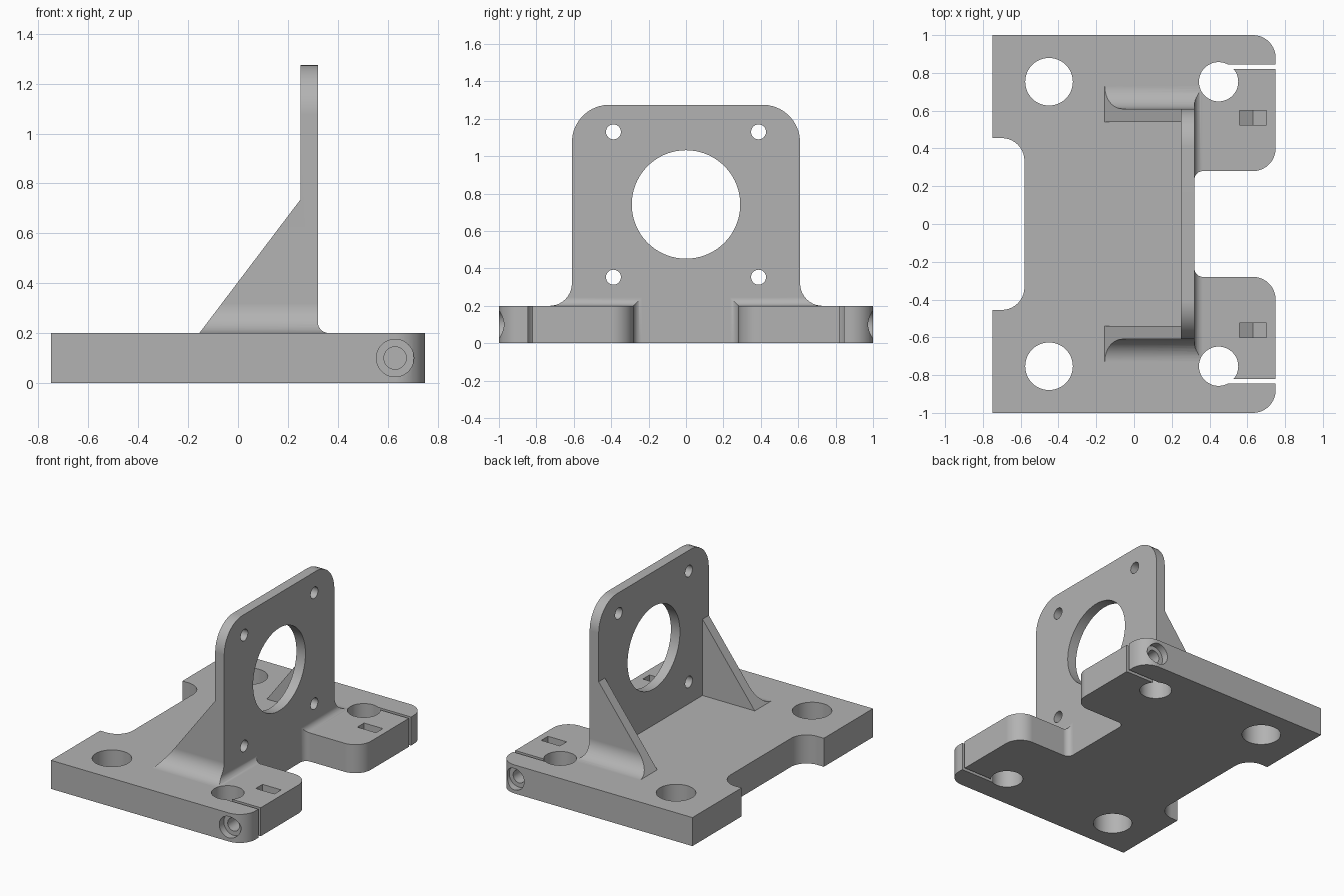
import bpy, bmesh, math
from mathutils import Vector

if "Cube" in bpy.data.objects:
    bpy.data.objects.remove(bpy.data.objects["Cube"])

grey = bpy.data.materials.new("light_grey")
grey.use_nodes = True
colour = (0.45, 0.45, 0.45, 1)
grey.diffuse_color = colour
grey.node_tree.nodes["Principled BSDF"].inputs["Base Color"].default_value = colour


def rounded(points, steps=10):
    """Outline from (a, b) corners; a third value rounds a right-angled corner."""
    out = []
    for i, p in enumerate(points):
        c = Vector(p[:2])
        if len(p) == 2:
            out.append(c)
            continue
        u = (Vector(points[i - 1][:2]) - c).normalized()
        v = (Vector(points[(i + 1) % len(points)][:2]) - c).normalized()
        for k in range(steps + 1):
            a = math.pi / 2 * k / steps
            out.append(c + p[2] * (u * (1 - math.sin(a)) + v * (1 - math.cos(a))))
    return out


def circle(a, b, r, n=48):
    return [(a + r * math.cos(math.tau * k / n), b + r * math.sin(math.tau * k / n))
            for k in range(n)]


def rect(a0, a1, b0, b1):
    return [(a0, b0), (a1, b0), (a1, b1), (a0, b1)]


def prism(name, axis, outline, lo, hi):
    """Extrude an outline along an axis between two levels."""
    place = {"x": lambda a, b, t: (t, a, b),
             "y": lambda a, b, t: (a, t, b),
             "z": lambda a, b, t: (a, b, t)}[axis]
    bm = bmesh.new()
    face = bm.faces.new([bm.verts.new(place(a, b, lo)) for a, b in outline])
    bmesh.ops.remove_doubles(bm, verts=bm.verts[:], dist=1e-4)
    ext = bmesh.ops.extrude_face_region(bm, geom=bm.faces[:])
    top = [g for g in ext["geom"] if isinstance(g, bmesh.types.BMVert)]
    bmesh.ops.translate(bm, verts=top, vec=place(0, 0, hi - lo))
    bmesh.ops.recalc_face_normals(bm, faces=bm.faces[:])
    mesh = bpy.data.meshes.new(name)
    bm.to_mesh(mesh)
    bm.free()
    mesh.materials.append(grey)
    obj = bpy.data.objects.new(name, mesh)
    bpy.context.collection.objects.link(obj)
    return obj


def combine(target, other, operation="DIFFERENCE"):
    """Apply one boolean and discard the helper solid."""
    mod = target.modifiers.new("boolean", "BOOLEAN")
    mod.operation, mod.solver, mod.object = operation, "EXACT", other
    bpy.context.view_layer.update()
    evaluated = target.evaluated_get(bpy.context.evaluated_depsgraph_get())
    mesh = bpy.data.meshes.new_from_object(evaluated)
    target.modifiers.clear()
    target.data = mesh
    bpy.data.objects.remove(other)


# Base with rounded outer corners and a rear notch
bracket = prism("motor_bracket", "z", rounded([
    (-.75, 1), (.75, 1, .12), (.75, -1, .12), (-.75, -1),
    (-.75, -.455), (-.58, -.455, .12), (-.58, .455, .12), (-.75, .455)]), 0, .2)

# Upright plate, side gussets and foot fillets: front shape crossed with side shape
upright = prism("upright", "x", rounded([
    (-.73, .1), (-.73, .2), (-.61, .2, .12), (-.61, 1.275, .2),
    (.61, 1.275, .2), (.61, .2, .12), (.73, .2), (.73, .1)]), -.3, .5)
side = prism("side_shape", "y", rounded([
    (-.155, .1), (-.155, .2), (.25, .735), (.25, 1.4), (.32, 1.4),
    (.32, .2, .045), (.365, .2), (.365, .1)]), -.9, .9)
combine(upright, side, "INTERSECT")
combine(upright, prism("gusset_gap", "x", rect(-.54, .54, .05, 1.5), -.4, .25))
combine(bracket, upright, "UNION")

# Motor opening and its four bolt holes
combine(bracket, prism("motor_opening", "x", circle(0, .742, .29, 72), .1, .45))
for y in (-.388, .388):
    for z in (.353, 1.13):
        combine(bracket, prism("bolt_hole", "x", circle(y, z, .04, 32), .1, .45))

# Notch in front of the upright, flaring round at its mouth
combine(bracket, prism("front_notch", "z", rounded([
    (.32, .28, .045), (.32, -.28, .045), (.75, -.28, .12), (.75, -.4),
    (.9, -.4), (.9, .4), (.75, .4), (.75, .28, .12)]), -.1, .6))

# Rod holes, clamp slits, clamp screws and nut pockets on both sides
cx, cz, w = .63, .1, .0725
tip = w / math.cos(math.pi / 6)
pocket = [(cx - w, .3), (cx - w, cz - tip / 2), (cx, cz - tip),
          (cx + w, cz - tip / 2), (cx + w, .3)]
for s in (-1, 1):
    def cut(name, axis, outline, near, far):
        if axis == "y":
            near, far = sorted((s * near, s * far))
        combine(bracket, prism(name, axis, outline, near, far))

    cut("rear_hole", "z", circle(-.45, s * .753, .126), -.1, .3)
    cut("rod_hole", "z", circle(.448, s * .753, .104), -.1, .3)
    cut("clamp_slit", "z", rect(.48, .9, s * .8325 - .0125, s * .8325 + .0125), -.1, .3)
    cut("screw_hole", "y", circle(cx, cz, .045, 32), .56, 1.1)
    cut("screw_recess", "y", circle(cx, cz, .075, 40), .95, 1.1)
    cut("nut_pocket", "y", pocket, .525, .6)

# Smooth curved walls while keeping flat faces crisp
bpy.context.view_layer.objects.active = bracket
bracket.select_set(True)
bpy.ops.object.shade_smooth_by_angle(angle=math.radians(25))
weighted = bracket.modifiers.new("weighted_normals", "WEIGHTED_NORMAL")
weighted.keep_sharp = True
